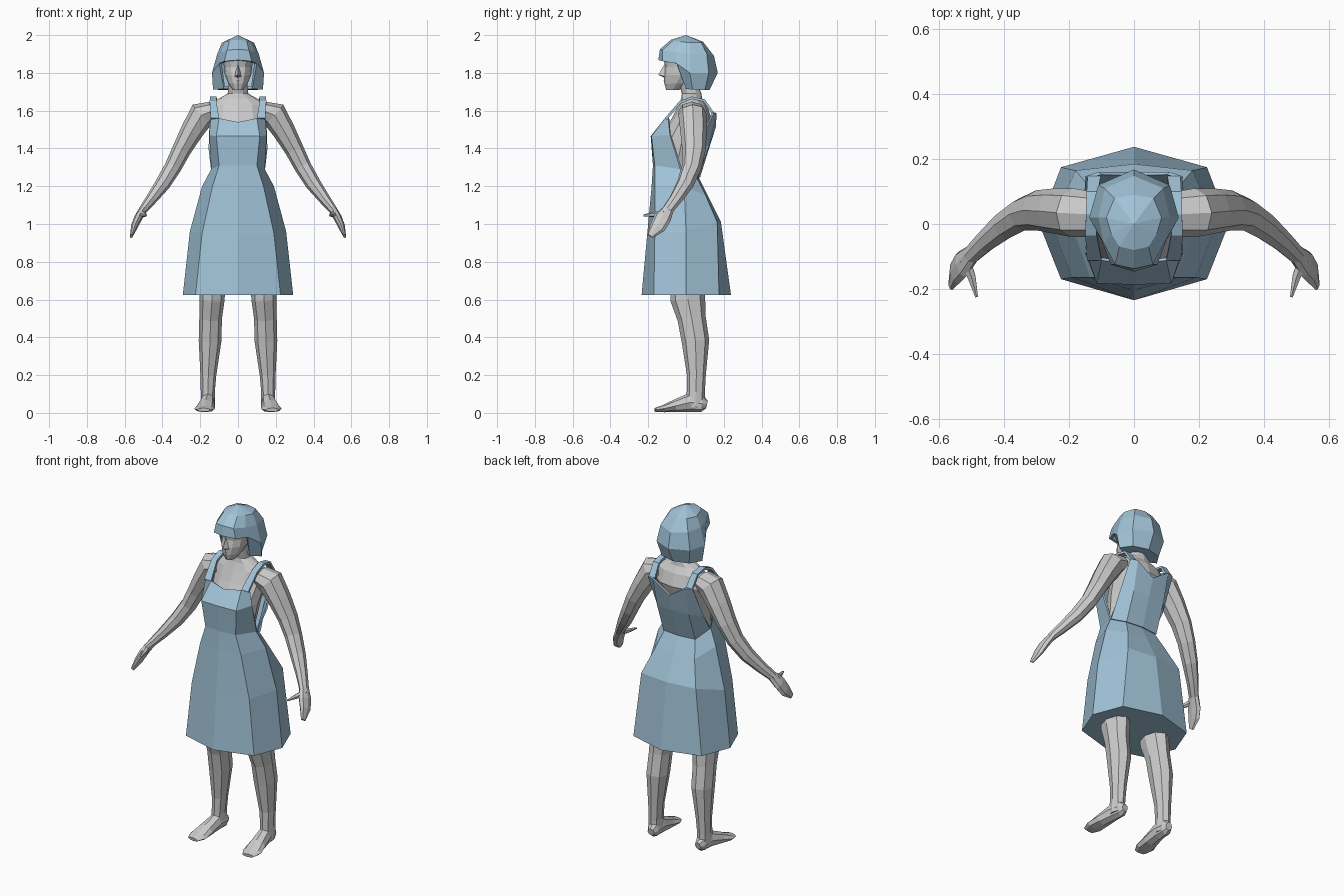
import bpy, bmesh
from math import sin, cos, pi
from mathutils import Vector

blue = bpy.data.materials.new("blue_cloth")
blue.diffuse_color = (0.36, 0.55, 0.69, 1)


def finish(name, bm, mat=None, mirror=False, thick=0):
    bmesh.ops.remove_doubles(bm, verts=bm.verts, dist=0.0005)
    bmesh.ops.recalc_face_normals(bm, faces=bm.faces)
    me = bpy.data.meshes.new(name)
    bm.to_mesh(me)
    bm.free()
    ob = bpy.data.objects.new(name, me)
    bpy.context.collection.objects.link(ob)
    if mat:
        me.materials.append(mat)
    if mirror:
        m = ob.modifiers.new("mirror", 'MIRROR')
        m.use_clip = True
    if thick:
        s = ob.modifiers.new("thickness", 'SOLIDIFY')
        s.thickness, s.offset = thick, -1
    return ob


def tube(name, path, n=8, ref=(0, 1, 0), mirror=False):
    """Capped tube; path entries are x, y, z, radius across, radius along ref."""
    bm, ref, rings = bmesh.new(), Vector(ref), []
    pts = [Vector(p[:3]) for p in path]
    for i, p in enumerate(path):
        t = (pts[min(i + 1, len(pts) - 1)] - pts[max(i - 1, 0)]).normalized()
        u = ref.cross(t).normalized()
        v = t.cross(u)
        rings.append([bm.verts.new(pts[i] + u * p[3] * cos(2 * pi * k / n)
                                   + v * p[4] * sin(2 * pi * k / n)) for k in range(n)])
    for a, b in zip(rings, rings[1:]):
        for k in range(n):
            bm.faces.new((a[k], a[(k + 1) % n], b[(k + 1) % n], b[k]))
    bm.faces.new(rings[0])
    bm.faces.new(rings[-1])
    return finish(name, bm, mirror=mirror)


def stack(name, rings, n=12):
    """Level elliptical sections: y, z, half width, half depth."""
    bm, loops = bmesh.new(), []
    for y, z, rx, ry in rings:
        loops.append([bm.verts.new((rx * cos(2 * pi * k / n), y + ry * sin(2 * pi * k / n), z))
                      for k in range(n)])
    for a, b in zip(loops, loops[1:]):
        for k in range(n):
            bm.faces.new((a[k], a[(k + 1) % n], b[(k + 1) % n], b[k]))
    bm.faces.new(loops[0])
    bm.faces.new(loops[-1])
    return finish(name, bm)


def panels(name, grids, polys=(), mat=blue, thick=0):
    """Right-half quad strips between rows of points, mirrored."""
    bm = bmesh.new()
    for rows in grids:
        for a, b in zip(rows, rows[1:]):
            for k in range(len(a) - 1):
                q = []
                for p in (a[k], a[k + 1], b[k + 1], b[k]):
                    if p not in q:
                        q.append(p)
                bm.faces.new([bm.verts.new(p) for p in q])
    for poly in polys:
        bm.faces.new([bm.verts.new(p) for p in poly])
    return finish(name, bm, mat, True, thick)


# torso and neck
stack("torso", [(-.05, 1.2, .11, .08), (-.05, 1.3, .13, .09), (-.02, 1.45, .143, .12),
                (.03, 1.56, .16, .105), (.035, 1.63, .15, .075), (.03, 1.665, .1, .055),
                (.03, 1.69, .055, .052), (0, 1.78, .045, .047)])

# head and facial features
stack("head", [(-.07, 1.71, .028, .035), (-.05, 1.745, .052, .065), (-.025, 1.79, .07, .093),
               (-.01, 1.83, .074, .1), (0, 1.865, .08, .117), (.01, 1.93, .075, .09)])
bridge, tip, base, wing = (0, -.114, 1.845), (0, -.147, 1.79), (0, -.116, 1.775), (.02, -.108, 1.78)
panels("nose", [], [(bridge, tip, wing), (tip, base, wing)], mat=None)
panels("lips", [[[(0, -.107, 1.768), (.026, -.098, 1.757)], [(0, -.119, 1.758), (.026, -.098, 1.757)],
                 [(0, -.1, 1.742), (.026, -.098, 1.757)]]], mat=None)

# arms, hands and thumbs
tube("arms", [(.13, .03, 1.6, .05, .07), (.19, .035, 1.58, .072, .075), (.245, .04, 1.49, .06, .07),
              (.3, .042, 1.39, .05, .062), (.345, .03, 1.3, .045, .052), (.4, -.005, 1.21, .04, .045),
              (.46, -.055, 1.13, .03, .035), (.507, -.1, 1.07, .022, .03)], mirror=True)
tube("hands", [(.5, -.092, 1.08, .022, .03), (.53, -.125, 1.03, .022, .046),
               (.549, -.15, .985, .018, .042), (.564, -.19, .937, .008, .018)], mirror=True)
tube("thumbs", [(.52, -.11, 1.06, .018, .018), (.5, -.165, 1.05, .014, .014),
                (.485, -.225, 1.046, .005, .005)], n=6, ref=(1, 0, 0), mirror=True)

# legs and feet
tube("legs", [(.133, 0, .75, .07, .09), (.138, .01, .6, .067, .092), (.145, .03, .5, .06, .075),
              (.148, .05, .38, .06, .073), (.157, .055, .2, .042, .05), (.16, .052, .11, .037, .048),
              (.16, .05, .03, .037, .05)], mirror=True)
tube("feet", [(.155, .11, .045, .022, .02), (.157, .085, .05, .045, .034), (.16, .02, .055, .05, .038),
              (.17, -.06, .036, .033, .048), (.178, -.12, .022, .019, .055),
              (.182, -.165, .016, .01, .035)], ref=(1, 0, 0), mirror=True)

# flared eight-sided skirt with closed hem
hem = [(0, -.235, .625), (.225, -.17, .625), (.292, 0, .625), (.225, .175, .625), (0, .238, .625)]
waist = [(0, -.175, 1.31), (.1, -.165, 1.31), (.142, -.03, 1.29), (.1, .055, 1.25), (0, .065, 1.25)]
thigh = [(0, -.205, .95), (.19, -.165, .95), (.255, 0, .96), (.18, .165, 1.01), (0, .185, 1.01)]
hip = [(0, -.182, 1.2), (.135, -.165, 1.2), (.19, -.01, 1.2), (.13, .105, 1.15), (0, .115, 1.15)]
panels("skirt", [[hem, thigh, hip, waist]], [hem])

# bodice front and back, open under the arms
front = [waist[:3],
         [(0, -.187, 1.465), (.115, -.183, 1.465), (.152, -.085, 1.47)],
         [(0, -.125, 1.54), (.1, -.112, 1.56), (.145, -.095, 1.565)]]
back = [waist[2:],
        [(.148, .05, 1.4), (.1, .115, 1.42), (0, .118, 1.42)],
        [(.143, .14, 1.59), (.103, .152, 1.59), (0, .15, 1.52)]]
panels("bodice", [front, back], thick=.01)

# shoulder straps
inner_outer = [(.1, .145, -.112, 1.56), (.115, .15, -.035, 1.65), (.115, .148, .03, 1.675),
               (.11, .146, .1, 1.66), (.103, .143, .148, 1.59)]
panels("straps", [[[(a, y, z), (b, y, z)] for a, b, y, z in inner_outer]], thick=.014)

# bobbed hair: crown, fringe, then hanging sides and back
crown = [(0, 0, 2.0)] * 6
upper = [(0, -.08, 1.975), (.045, -.07, 1.97), (.07, -.03, 1.965), (.085, .02, 1.96),
         (.06, .08, 1.962), (0, .09, 1.965)]
middle = [(0, -.138, 1.925), (.058, -.125, 1.92), (.093, -.06, 1.91), (.11, .02, 1.9),
          (.09, .11, 1.9), (0, .148, 1.89)]
lower = [(0, -.147, 1.868), (.072, -.125, 1.862), (.1, -.05, 1.85), (.138, .02, 1.8),
         (.11, .12, 1.8), (0, .168, 1.8)]
ends = [(.075, .0, 1.715), (.132, .035, 1.712), (.09, .1, 1.71), (0, .125, 1.71)]
panels("hair", [[crown, upper, middle, lower], [lower[2:], ends]],
       [ends + [(0, .05, 1.712)]], thick=.015)
